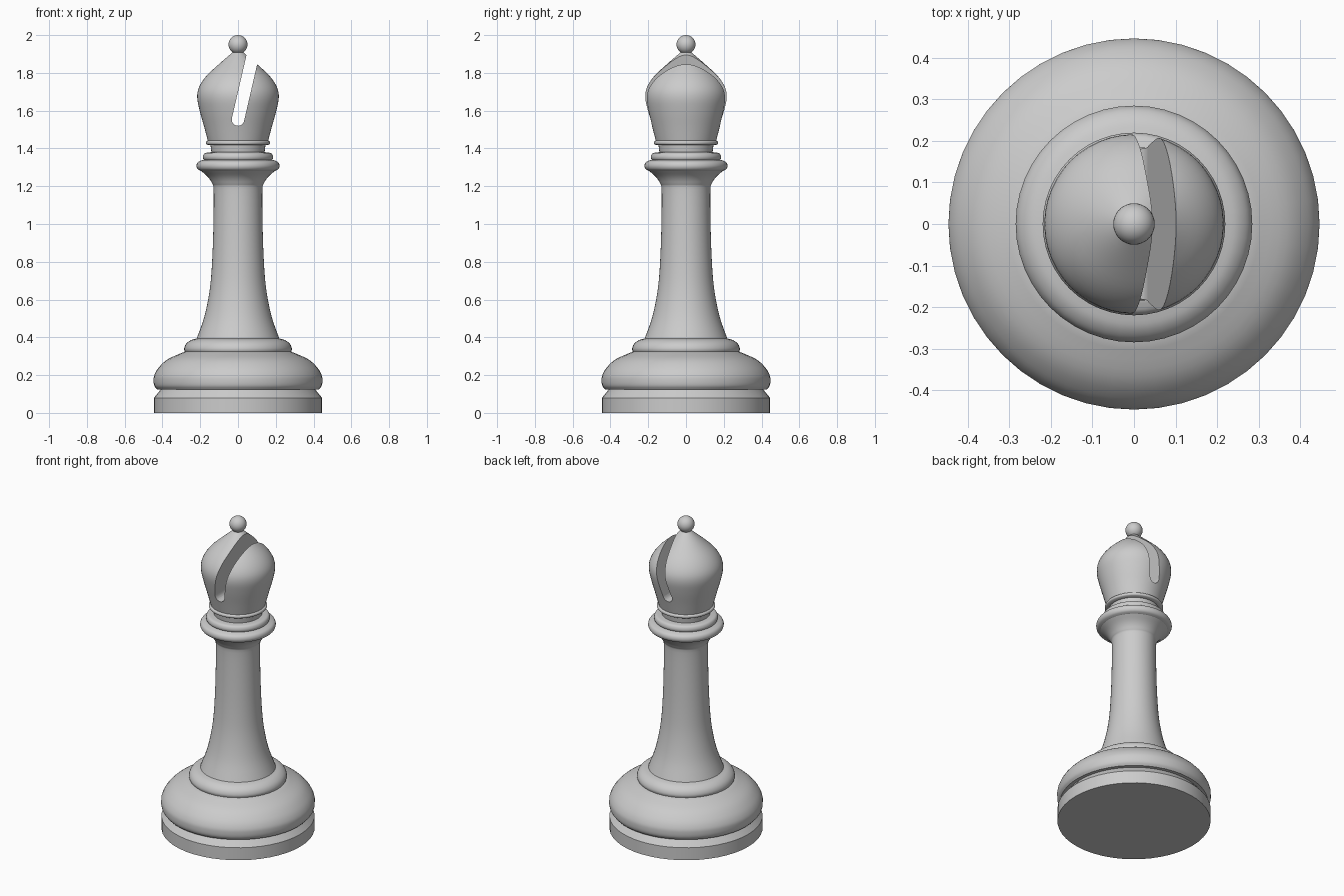
import bpy, bmesh, math
from mathutils import Vector

if "Cube" in bpy.data.objects:
    bpy.data.objects.remove(bpy.data.objects["Cube"], do_unlink=True)

grey = bpy.data.materials.new("plain grey")
grey.use_nodes = True
grey.diffuse_color = (0.6, 0.6, 0.6, 1)
grey.node_tree.nodes["Principled BSDF"].inputs["Base Color"].default_value = (0.6, 0.6, 0.6, 1)


def smooth_path(pts, steps=4):
    """Catmull-Rom curve through the points."""
    p = [Vector(q) for q in pts]
    p = [2 * p[0] - p[1]] + p + [2 * p[-1] - p[-2]]
    out = []
    for a, b, c, d in zip(p, p[1:], p[2:], p[3:]):
        for i in range(steps):
            t = i / steps
            out.append(0.5 * (2 * b + (c - a) * t + (2 * a - 5 * b + 4 * c - d) * t * t
                              + (3 * b - a - 3 * c + d) * t ** 3))
    return out + [p[-2]]


def finish(name, bm):
    bmesh.ops.recalc_face_normals(bm, faces=bm.faces)
    mesh = bpy.data.meshes.new(name)
    bm.to_mesh(mesh)
    bm.free()
    mesh.materials.append(grey)
    ob = bpy.data.objects.new(name, mesh)
    bpy.context.collection.objects.link(ob)
    return ob


def shade(ob):
    bpy.ops.object.select_all(action='DESELECT')
    ob.select_set(True)
    bpy.context.view_layer.objects.active = ob
    bpy.ops.object.shade_smooth_by_angle(angle=math.radians(32))


def lathe(name, profile, sides=48):
    """Closed solid of revolution from (radius, height) points."""
    bm = bmesh.new()
    rings = [[bm.verts.new((r * math.cos(k * math.tau / sides),
                            r * math.sin(k * math.tau / sides), z))
              for k in range(sides)] for r, z in profile]
    for lo, hi in zip(rings, rings[1:]):
        for k in range(sides):
            n = (k + 1) % sides
            bm.faces.new((lo[k], lo[n], hi[n], hi[k]))
    bm.faces.new(rings[0][::-1])
    bm.faces.new(rings[-1])
    ob = finish(name, bm)
    shade(ob)
    return ob


# Foot, base and stem
lathe("foot", [(.445, 0), (.445, .08), (.408, .125)])
lathe("base_bulge", smooth_path([(.43, .125), (.443, .143), (.447, .17), (.443, .2),
                                 (.42, .24), (.37, .285), (.28, .325)]))
lathe("base_ring", smooth_path([(.28, .32), (.285, .34), (.275, .365),
                                (.25, .385), (.215, .395)]))
lathe("stem", smooth_path([(.22, .39), (.178, .51), (.15, .65), (.137, .8), (.13, 1),
                           (.129, 1.18), (.137, 1.215), (.16, 1.25), (.2, 1.285)]))

# Collar and neck
lathe("collar", smooth_path([(.195, 1.28), (.213, 1.29), (.22, 1.308),
                             (.212, 1.328), (.185, 1.34)]))
lathe("upper_collar", smooth_path([(.175, 1.335), (.184, 1.345), (.185, 1.36),
                                   (.175, 1.375), (.145, 1.38)]))
lathe("neck", [(.14, 1.375), (.147, 1.43)])
lathe("neck_ring", smooth_path([(.155, 1.417), (.167, 1.422), (.17, 1.43),
                                (.167, 1.438), (.155, 1.443)]))

# Head with the slanted slot
head = lathe("head", smooth_path([(.158, 1.435), (.178, 1.51), (.203, 1.6), (.216, 1.67),
                                  (.206, 1.725), (.168, 1.783), (.1, 1.847), (.025, 1.912)]))

bm = bmesh.new()
radius, tilt, length = .033, math.radians(13), .6
outline = [(radius * math.cos(a), radius * math.sin(a))
           for a in (math.pi + i * math.pi / 12 for i in range(13))]
outline += [(radius, length), (-radius, length)]
verts = [bm.verts.new((x * math.cos(tilt) + z * math.sin(tilt), -.4,
                       1.553 + z * math.cos(tilt) - x * math.sin(tilt))) for x, z in outline]
face = bm.faces.new(verts)
grown = bmesh.ops.extrude_face_region(bm, geom=[face])["geom"]
bmesh.ops.translate(bm, vec=(0, .8, 0),
                    verts=[g for g in grown if isinstance(g, bmesh.types.BMVert)])
cutter = finish("slot_cutter", bm)
cut = head.modifiers.new("slot", 'BOOLEAN')
cut.operation = 'DIFFERENCE'
cut.solver = 'EXACT'
cut.object = cutter

# Bake the cut so that the slot edges can be kept sharp
graph = bpy.context.evaluated_depsgraph_get()
carved = bpy.data.meshes.new_from_object(head.evaluated_get(graph))
head.modifiers.clear()
head.data = carved
bpy.data.objects.remove(cutter, do_unlink=True)
shade(head)

# Finial ball
bpy.ops.mesh.primitive_uv_sphere_add(segments=32, ring_count=16, radius=.05, location=(0, 0, 1.95))
ball = bpy.context.object
ball.name = "finial_ball"
ball.data.materials.append(grey)
shade(ball)
